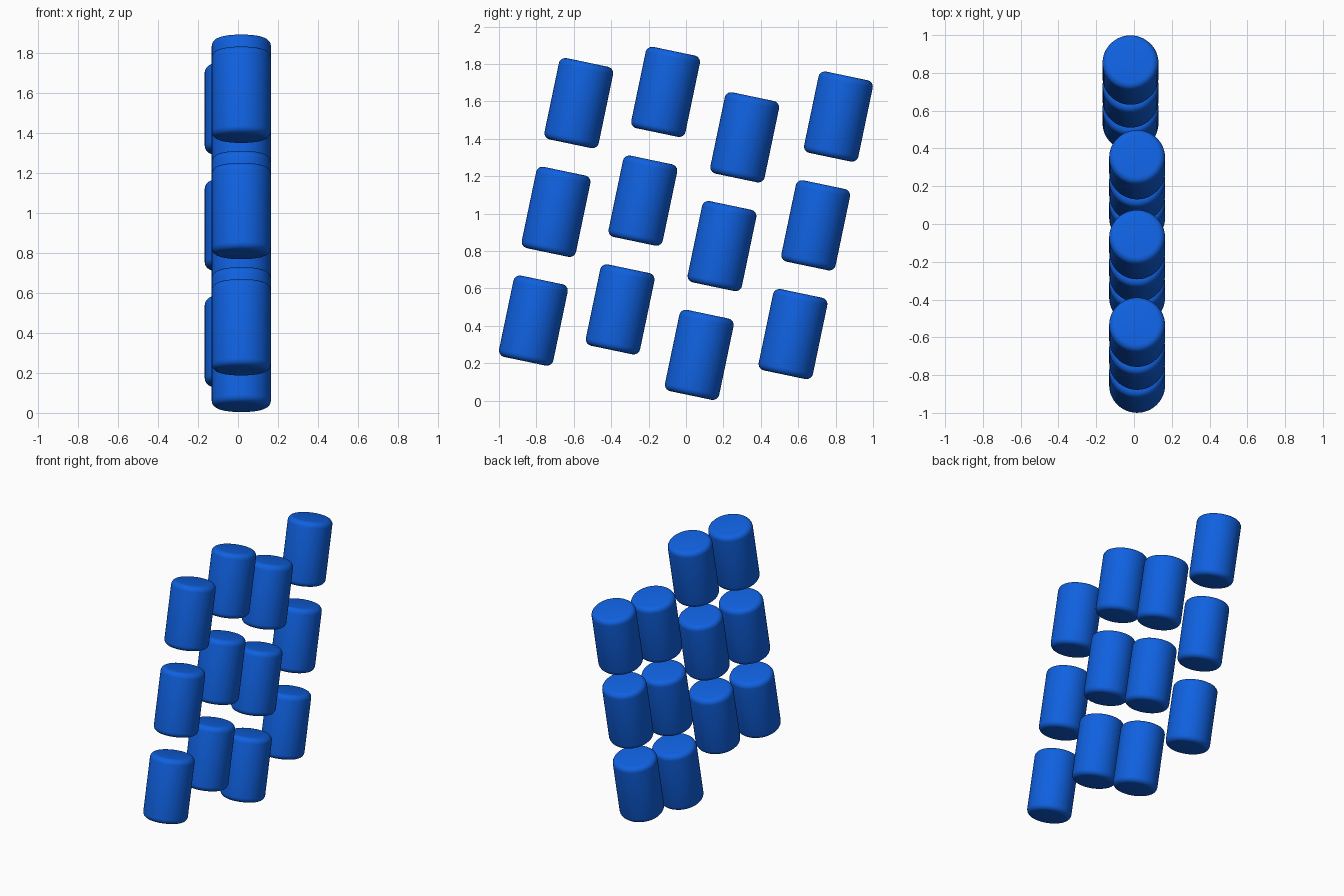
import bpy, math

if "Cube" in bpy.data.objects:
    bpy.data.objects.remove(bpy.data.objects["Cube"])

TILT = math.radians(11.8)
RADIUS, HEIGHT, ROUND = 0.148, 0.444, 0.035
ROW_PITCH = 0.594

blue = bpy.data.materials.new("blue")
blue.diffuse_color = (0.005, 0.12, 0.75, 1)
blue.use_nodes = True
blue.node_tree.nodes["Principled BSDF"].inputs["Base Color"].default_value = blue.diffuse_color


def rounded_cylinder(name, location):
    # Solid drum with rounded rims, leaning towards the back
    bpy.ops.mesh.primitive_cylinder_add(vertices=48, radius=RADIUS, depth=HEIGHT,
                                        location=location, rotation=(-TILT, 0, 0))
    obj = bpy.context.object
    obj.name = name
    obj.data.materials.append(blue)
    bevel = obj.modifiers.new("rounded_rim", 'BEVEL')
    bevel.width = ROUND
    bevel.segments = 5
    bevel.limit_method = 'ANGLE'
    bevel.angle_limit = math.radians(40)
    bpy.ops.object.modifier_apply(modifier=bevel.name)
    bpy.ops.object.shade_smooth_by_angle(angle=math.radians(35))
    return obj


# Bottom centre of each column: x, y, z
columns = [
    (0.0165, -0.816, 0.428),
    (0.0165, -0.352, 0.488),
    (0.0165, 0.071, 0.245),
    (-0.0185, 0.572, 0.356),
]

# Three drums per column, stacked along the lean
for c, (x, y, z) in enumerate(columns, 1):
    for r in range(3):
        d = r * ROW_PITCH
        rounded_cylinder(f"cylinder_column{c}_row{r + 1}",
                         (x, y + d * math.sin(TILT), z + d * math.cos(TILT)))
